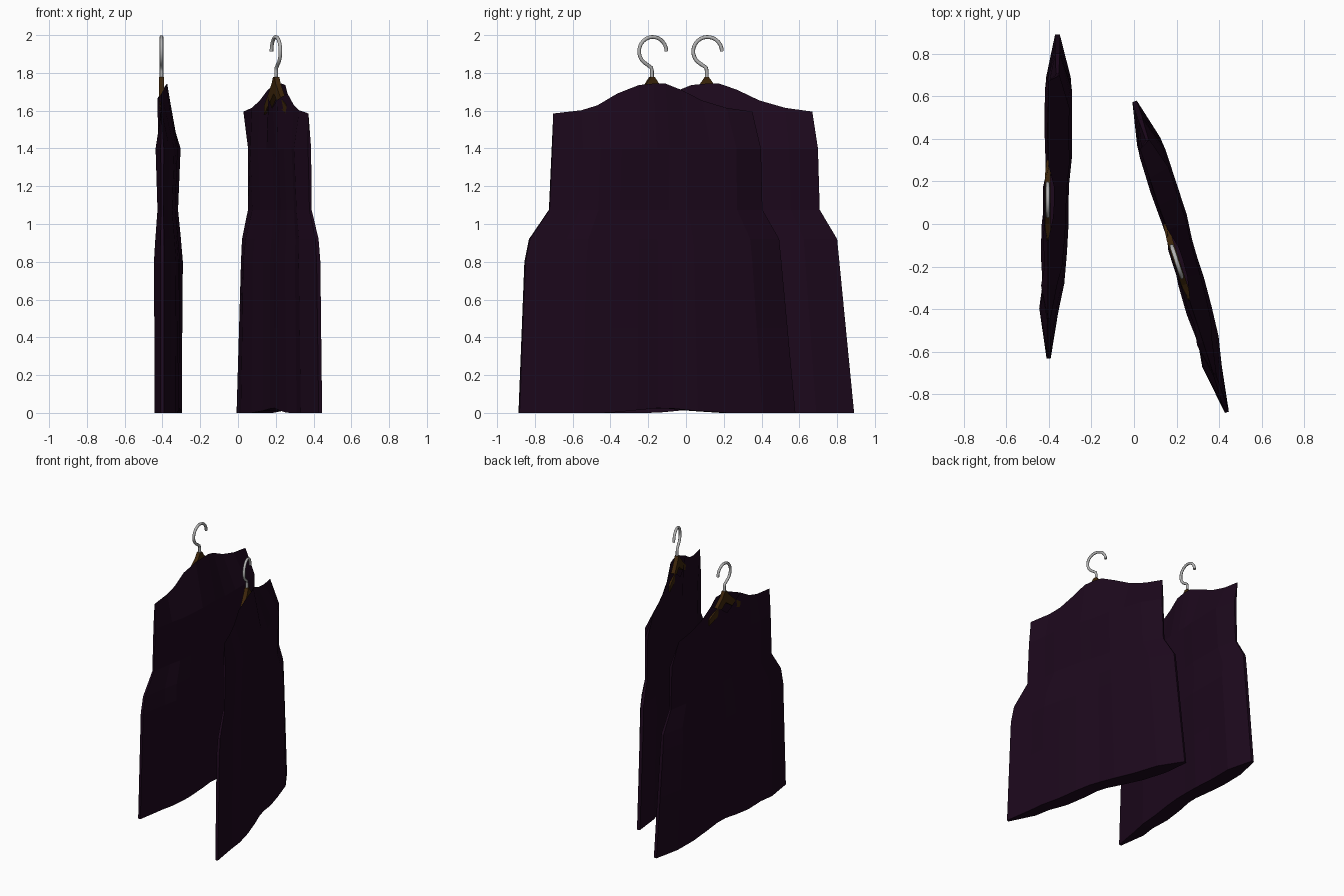
import bpy, bmesh, math

if "Cube" in bpy.data.objects:
    bpy.data.objects.remove(bpy.data.objects["Cube"])

def material(name, rgb):
    m = bpy.data.materials.new(name)
    m.diffuse_color = (*rgb, 1)
    m.use_nodes = True
    m.node_tree.nodes["Principled BSDF"].inputs["Base Color"].default_value = m.diffuse_color
    return m

CLOTH = material("dark plum cloth", (0.0115, 0.0024, 0.0115))
WOOD = material("dark brown wood", (0.045, 0.018, 0.003))
METAL = material("grey metal", (0.45, 0.45, 0.45))

def interp(table, v):
    """Piecewise linear lookup in a list of (key, value)."""
    if v <= table[0][0]:
        return table[0][1]
    for (a, p), (b, q) in zip(table, table[1:]):
        if v <= b:
            return p + (q - p) * (v - a) / (b - a)
    return table[-1][1]

# Garment columns at the hem: (sideways position, front x, back x)
COLS = [(-.742, -.006, .014), (-.53, -.038, .05), (-.41, -.022, .075),
        (-.26, -.03, .087), (-.11, -.025, .095), (0, -.012, .095),
        (.09, -.006, .098), (.22, -.008, .11), (.39, -.013, .11),
        (.58, -.010, .11), (.78, .034, .057)]
LEFT = [(0, -.742), (.89, -.705), (1.08, -.57), (1.59, -.55)]
RIGHT = [(0, .782), (.94, .69), (1.06, .60), (1.4, .59), (1.595, .56)]
SHOULDER = [(-.55, 1.585), (-.34, 1.608), (-.15, 1.715), (-.06, 1.742),
            (.06, 1.745), (.14, 1.72), (.34, 1.625), (.56, 1.595)]
NECK = [(-.19, 0), (-.08, .08), (0, .13), (.065, .08), (.16, 0)]  # front neck drop
ROWS = [(0, .96), (.45, 1), (.8, 1.05), (.92, .88), (1.075, .62), (1.4, .85), (1.6, 0)]

def garment_mesh():
    bm = bmesh.new()
    front, back = [], []
    for z, fat in ROWS:
        fr, bk = [], []
        for u0, xf, xb in COLS:
            side = LEFT if u0 < 0 else RIGHT
            u = u0 / side[0][1] * interp(side, z)
            mid = (xf + xb) / 2
            half = (xb - xf) / 2
            if z == 1.6:                                   # shoulder seam
                top = interp(SHOULDER, u)
                seam = max(0, min(.03, .045 - .25 * abs(u)))
                drop = interp(NECK, u)
                b = bm.verts.new((seam, u, top))
                f = bm.verts.new((-.022, u, top - drop)) if drop > .01 else b
            else:
                hem = .028 * max(0, 1 - abs(u - .03) / .3) if z == 0 else 0
                f = bm.verts.new((mid - half * fat, u, z + hem))
                b = bm.verts.new((mid + half * fat, u, z + hem))
            fr.append(f)
            bk.append(b)
        front.append(fr)
        back.append(bk)
    n = len(COLS)
    for r in range(len(ROWS) - 1):
        for c in range(n - 1):
            bm.faces.new((front[r][c + 1], front[r][c], front[r + 1][c], front[r + 1][c + 1]))
            bm.faces.new((back[r][c], back[r][c + 1], back[r + 1][c + 1], back[r + 1][c]))
        for c in (0, n - 1):                               # side edges
            loop = [front[r][c], back[r][c], back[r + 1][c], front[r + 1][c]]
            loop = list(dict.fromkeys(loop))
            bm.faces.new(loop if c == 0 else loop[::-1])
    for c in range(n - 1):                                 # hem underside
        bm.faces.new((front[0][c], front[0][c + 1], back[0][c + 1], back[0][c]))
    return finish(bm, "garment", CLOTH)

def hanger_mesh():
    half = [(.012, 1.777), (.036, 1.742), (.11, 1.675), (.19, 1.625), (.19, 1.58), (.11, 1.615)]
    pts = half + [(0, 1.69)] + [(-u, z) for u, z in half[::-1]]
    bm = bmesh.new()
    f = bm.faces.new([bm.verts.new((-.014, u, z)) for u, z in pts])
    ext = bmesh.ops.extrude_face_region(bm, geom=[f])["geom"]
    bmesh.ops.translate(bm, vec=(.028, 0, 0),
                        verts=[v for v in ext if isinstance(v, bmesh.types.BMVert)])
    for v in bm.verts:                                     # arms taper and bend inwards
        if abs(v.co.y) > .15:
            v.co.x = v.co.x * .7 + .004
    bmesh.ops.recalc_face_normals(bm, faces=bm.faces)
    return finish(bm, "hanger", WOOD)

def finish(bm, name, mat):
    me = bpy.data.meshes.new(name)
    bm.to_mesh(me)
    bm.free()
    me.materials.append(mat)
    return me

def hook_curve():
    cu = bpy.data.curves.new("hook", "CURVE")
    cu.dimensions = "3D"
    cu.bevel_depth = .01
    cu.bevel_resolution = 2
    cu.use_fill_caps = True
    path = [(0, 1.75), (0, 1.81), (-.004, 1.828)]
    for i in range(19):
        a = math.radians(-118 - 242 * i / 18)
        path.append((.004 + .076 * math.cos(a), 1.914 + .076 * math.sin(a)))
    sp = cu.splines.new("POLY")
    sp.points.add(len(path) - 1)
    for p, (u, z) in zip(sp.points, path):
        p.co = (0, u, z, 1)
    cu.materials.append(METAL)
    return cu

# Two identical hung garments, the second one turned
parts = [("garment", garment_mesh()), ("wooden_hanger", hanger_mesh()), ("metal_hook", hook_curve())]
for tag, loc, turn in (("left", (-.405, .11, 0), 0), ("right", (.202, -.18, 0), 18.1)):
    for name, data in parts:
        ob = bpy.data.objects.new(f"{tag}_{name}", data)
        ob.location = loc
        ob.rotation_euler.z = math.radians(turn)
        bpy.context.collection.objects.link(ob)
